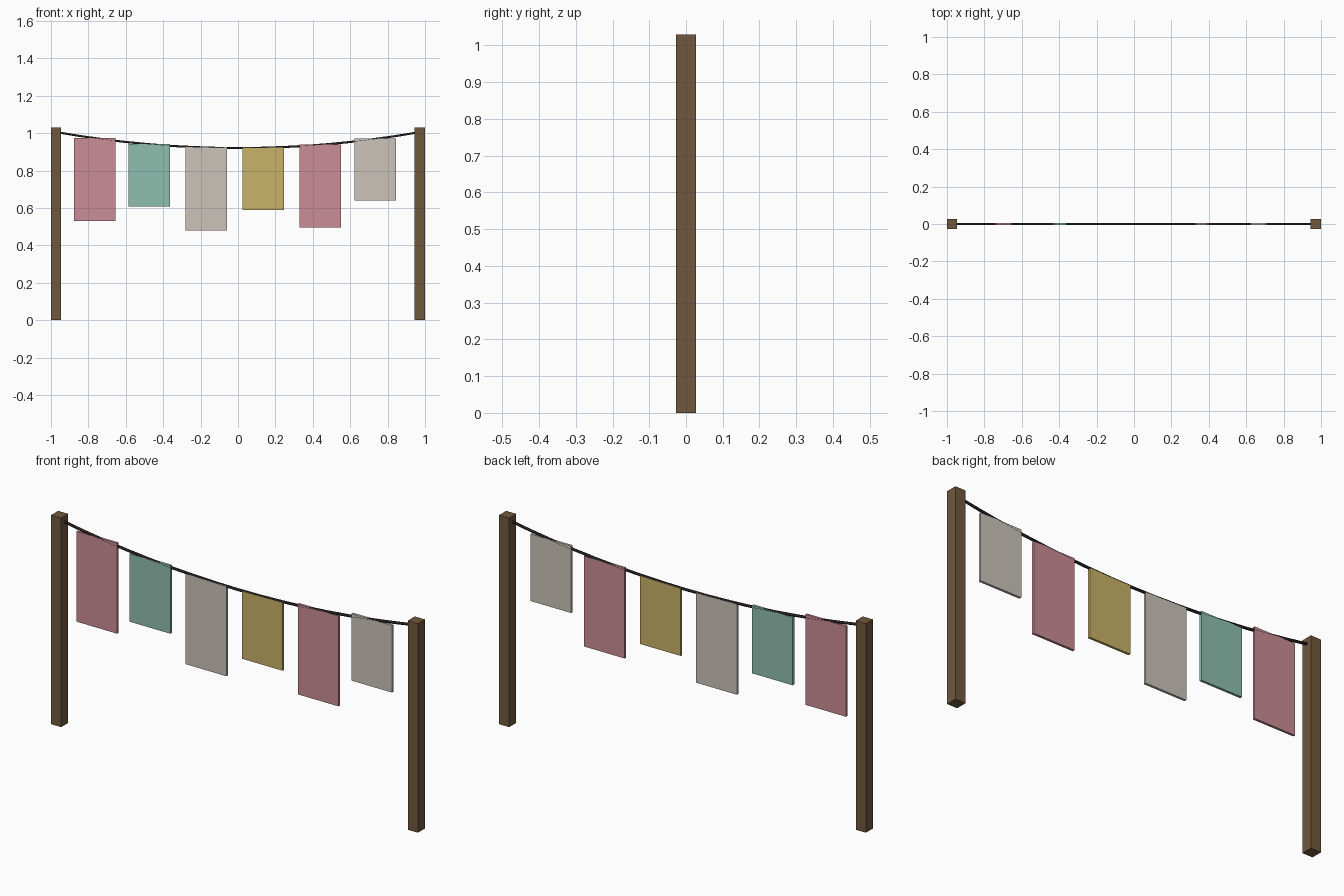
import bpy

if "Cube" in bpy.data.objects:
    bpy.data.objects.remove(bpy.data.objects["Cube"])


def material(name, rgb):
    # sRGB 0-255 to linear
    lin = [((c / 255 + 0.055) / 1.055) ** 2.4 for c in rgb]
    m = bpy.data.materials.new(name)
    m.diffuse_color = (*lin, 1)
    m.use_nodes = True
    m.node_tree.nodes["Principled BSDF"].inputs["Base Color"].default_value = m.diffuse_color
    return m


WOOD = material("brown wood", (112, 88, 61))
ROPE = material("dark rope", (36, 32, 31))
PINK = material("dusty pink", (203, 141, 151))
GREEN = material("sage green", (143, 191, 174))
CREAM = material("linen", (203, 196, 186))
GOLD = material("mustard", (200, 178, 104))


def box(name, x0, x1, z0, z1, depth, mat):
    bpy.ops.mesh.primitive_cube_add(size=1, location=((x0 + x1) / 2, 0, (z0 + z1) / 2))
    o = bpy.context.object
    o.name = name
    o.scale = (x1 - x0, depth, z1 - z0)
    bpy.ops.object.transform_apply(location=False, rotation=False, scale=True)
    o.data.materials.append(mat)
    return o


def rope_height(x):
    return 0.92 + 0.085 * (x / 0.97) ** 2


# Posts
box("left_post", -1, -0.945, 0, 1.03, 0.055, WOOD)
box("right_post", 0.945, 1, 0, 1.03, 0.055, WOOD)

# Sagging line
curve = bpy.data.curves.new("rope", 'CURVE')
curve.dimensions = '3D'
curve.bevel_depth = 0.0065
curve.bevel_resolution = 1
curve.use_fill_caps = True
spline = curve.splines.new('POLY')
N = 16
spline.points.add(N)
for i, p in enumerate(spline.points):
    x = -0.97 + 1.94 * i / N
    p.co = (x, 0, rope_height(x), 1)
curve.materials.append(ROPE)
rope = bpy.data.objects.new("rope", curve)
bpy.context.collection.objects.link(rope)

# Hanging cloths: centre x, drop, colour
cloths = [(-0.766, 0.445, PINK), (-0.475, 0.335, GREEN), (-0.17, 0.445, CREAM),
          (0.136, 0.335, GOLD), (0.441, 0.445, PINK), (0.733, 0.33, CREAM)]
for i, (x, drop, mat) in enumerate(cloths):
    top = rope_height(x) + 0.002
    box(f"cloth_{i + 1}", x - 0.111, x + 0.111, top - drop, top, 0.012, mat)
